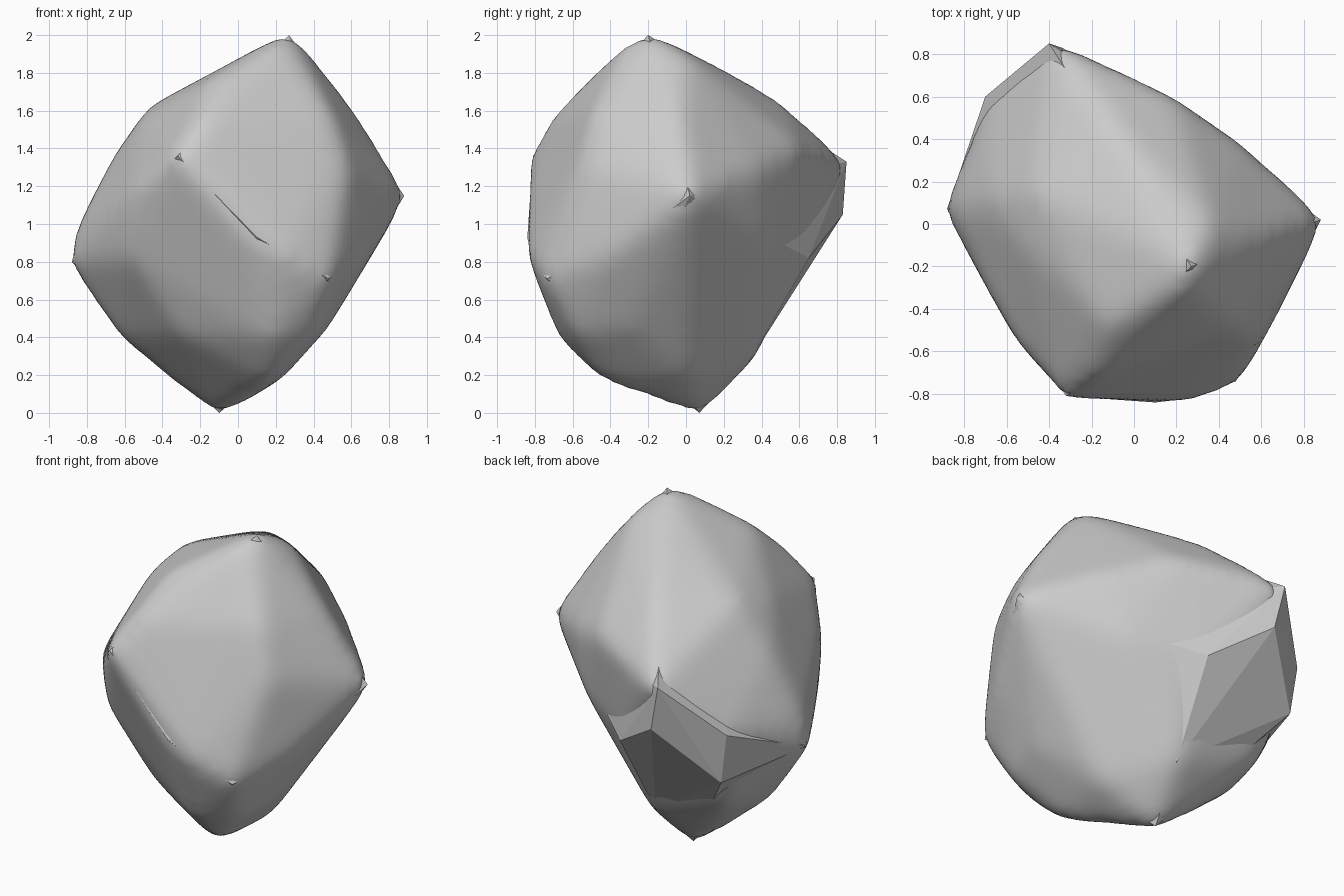
import bpy, bmesh

if "Cube" in bpy.data.objects:
    bpy.data.objects.remove(bpy.data.objects["Cube"])

# Sharp corners of the faceted core, and the chipped corner at the back left
corners = [(.27,-.2,2), (.88,.02,1.15), (-.32,-.81,1.36), (-.88,.07,.8), (-.1,.07,0), (.1,-.84,.93),
           (.27,-.82,.83), (.48,-.74,.71), (.67,-.4,.84), (.47,-.29,.47), (-.03,.34,.28)]
chip = [(-.4,.85,1.33), (-.7,.6,1.02), (-.34,.83,1.05), (-.655,.59,.71), (0,.65,.82)]

# Bulges of the weathered surface between those corners
upper = [(.62,-.05,1.57), (.35,0,1.88), (.04,.2,1.8), (-.12,.49,1.64), (-.46,.15,1.61),
         (-.5,-.1,1.53), (-.66,.12,1.33), (-.12,-.48,1.76), (-.2,-.72,1.53), (.48,-.47,1.58),
         (.57,-.53,1.3), (.5,.36,1.28), (.17,.59,1.4), (-.36,.84,1.32), (.22,-.3,1.95)]
lower = [(-.55,-.53,1.17), (-.56,-.46,.83), (-.3,-.39,.43), (-.62,.05,.42), (.17,-.66,.4),
         (.17,-.44,.18), (.4,-.58,.42), (.23,0,.2), (.4,.39,.92), (-.56,.4,.47),
         (-.32,.15,.18), (-.68,.57,1), (-.02,.6,.85), (-.84,.08,.98)]


def hull(name, points):
    """Convex solid around the points."""
    bm = bmesh.new()
    for p in points:
        bm.verts.new(p)
    res = bmesh.ops.convex_hull(bm, input=bm.verts)
    junk = {g for g in res["geom_interior"] + res["geom_unused"] if isinstance(g, bmesh.types.BMVert)}
    bmesh.ops.delete(bm, geom=list(junk), context="VERTS")
    bmesh.ops.recalc_face_normals(bm, faces=bm.faces)
    me = bpy.data.meshes.new(name)
    bm.to_mesh(me)
    bm.free()
    ob = bpy.data.objects.new(name, me)
    bpy.context.collection.objects.link(ob)
    return ob


# Weathered smooth boulder
body = hull("smooth_boulder", corners + upper + lower)
mod = body.modifiers.new("even_mesh", "REMESH")
mod.mode = "VOXEL"
mod.voxel_size = .035
mod.use_smooth_shade = True
mod = body.modifiers.new("weathering", "SMOOTH")
mod.factor = .5
mod.iterations = 28
mod = body.modifiers.new("restore_size", "DISPLACE")
mod.strength = .022
mod.mid_level = 0

# Faceted core that breaks through the surface
hull("faceted_core", corners + chip)
